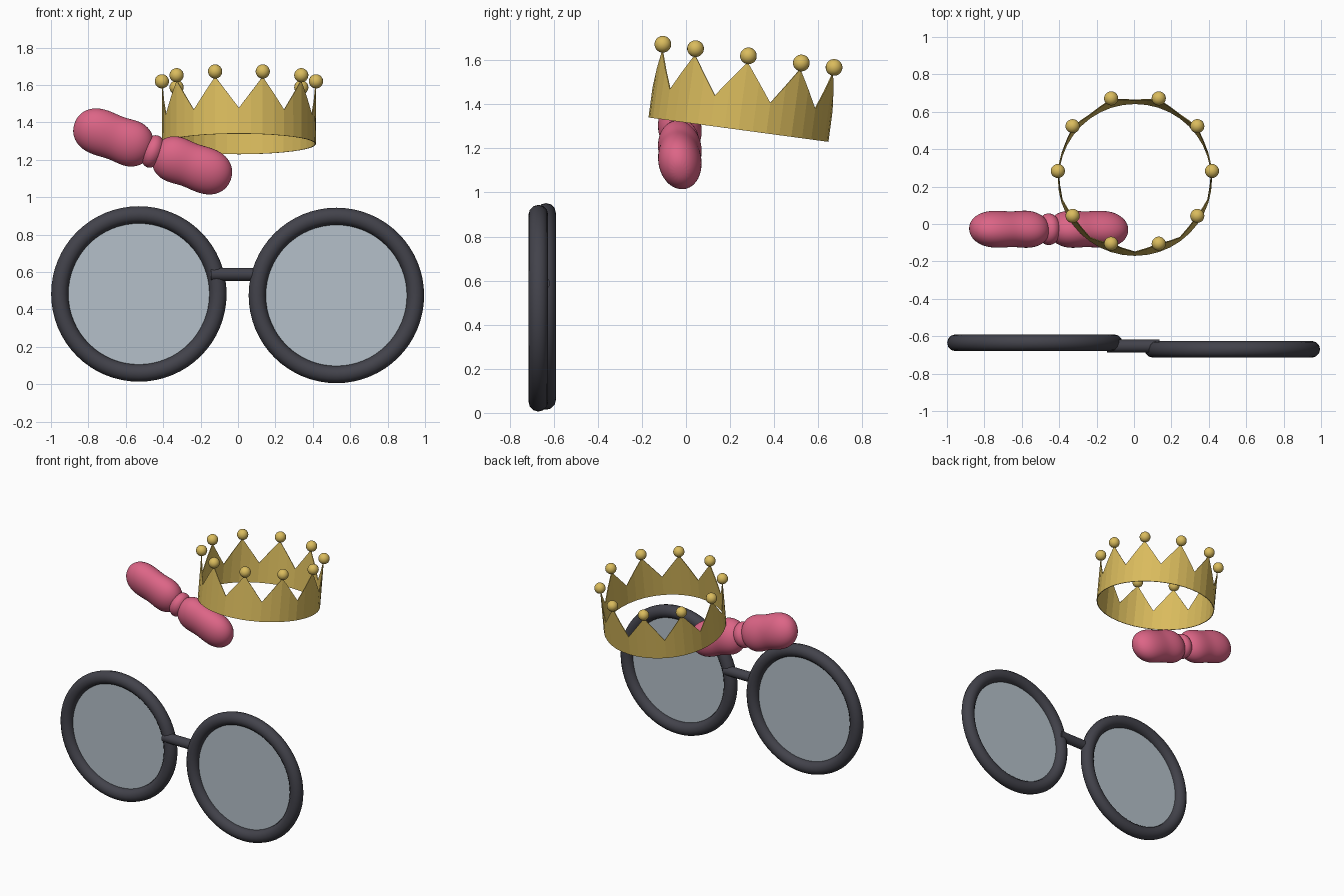
import bpy, bmesh
from math import sin, cos, pi, radians
from mathutils import Matrix, Vector

if "Cube" in bpy.data.objects:
    bpy.data.objects.remove(bpy.data.objects["Cube"], do_unlink=True)


def material(name, r, g, b):
    m = bpy.data.materials.new(name)
    m.use_nodes = True
    m.diffuse_color = (r, g, b, 1)
    m.node_tree.nodes["Principled BSDF"].inputs["Base Color"].default_value = (r, g, b, 1)
    return m


gold = material("gold", 0.70, 0.50, 0.11)
pink = material("rose pink", 0.72, 0.13, 0.24)
black = material("dark frame", 0.055, 0.055, 0.07)
glass = material("pale blue lens", 0.46, 0.53, 0.59)


def finish(name, bm, mat, matrix, smooth=True):
    bmesh.ops.recalc_face_normals(bm, faces=bm.faces)
    mesh = bpy.data.meshes.new(name)
    bm.to_mesh(mesh)
    bm.free()
    mesh.materials.append(mat)
    obj = bpy.data.objects.new(name, mesh)
    bpy.context.collection.objects.link(obj)
    obj.matrix_world = matrix
    if smooth:
        mesh.polygons.foreach_set("use_smooth", [True] * len(mesh.polygons))
    return obj


def bridge_rings(bm, rings, closed=False):
    pairs = list(zip(rings, rings[1:]))
    if closed:
        pairs.append((rings[-1], rings[0]))
    for a, b in pairs:
        n = len(a)
        for i in range(n):
            j = (i + 1) % n
            bm.faces.new((a[i], a[j], b[j], b[i]))


# Round glasses frames and lenses, facing the front
def eyepiece(side, centre):
    place = Matrix.Translation(centre) @ Matrix.Rotation(pi / 2, 4, "X")
    bm = bmesh.new()
    rings = []
    for i in range(64):
        a = 2 * pi * i / 64
        ring = []
        for k in range(12):
            t = 2 * pi * k / 12
            r = 0.423 + 0.046 * cos(t)
            ring.append(bm.verts.new((r * cos(a), r * sin(a), 0.045 * sin(t))))
        rings.append(ring)
    bridge_rings(bm, rings, closed=True)
    finish(side + "_frame", bm, black, place)
    bm = bmesh.new()
    bmesh.ops.create_circle(bm, cap_ends=True, segments=64, radius=0.4)
    finish(side + "_lens", bm, glass, place, smooth=False)


eyepiece("right", (-0.53, -0.635, 0.483))
eyepiece("left", (0.526, -0.67, 0.475))

# Bar between the frames
bm = bmesh.new()
bmesh.ops.create_cone(bm, cap_ends=True, segments=16, radius1=0.035, radius2=0.035, depth=0.28)
bar = finish("nose_bridge", bm, black,
             Matrix.Translation((-0.005, -0.653, 0.588)) @ Matrix.Rotation(pi / 2, 4, "Y"))
for p in bar.data.polygons:
    p.use_smooth = len(p.vertices) == 4

# Crown band with ten spikes, leaning backwards
POINTS, RADIUS = 10, 0.412
crown = Matrix.Translation((0.005, 0.238, 1.285)) @ Matrix.Rotation(radians(-7.7), 4, "X")
bm = bmesh.new()
lower, upper = [], []
for i in range(POINTS * 4):
    a = pi * i / (POINTS * 2)
    height = (0.31, 0.225, 0.14, 0.225)[i % 4]
    # straight facets between spike tips and valleys
    r = RADIUS * (cos(pi / 20) ** 0.5 if i % 2 else 1)
    lower.append(bm.verts.new((RADIUS * cos(a), RADIUS * sin(a), 0)))
    upper.append(bm.verts.new((r * cos(a), r * sin(a), height)))
bridge_rings(bm, [lower, upper])
band = finish("crown_band", bm, gold, crown, smooth=False)
shell = band.modifiers.new("thickness", "SOLIDIFY")
shell.thickness = 0.005

# Beads on the spike tips
for i in range(POINTS):
    a = 2 * pi * i / POINTS
    bm = bmesh.new()
    bmesh.ops.create_uvsphere(bm, u_segments=20, v_segments=12, radius=0.038)
    spot = Vector((RADIUS * cos(a), RADIUS * sin(a), 0.338))
    finish("crown_bead_%d" % (i + 1), bm, gold, crown @ Matrix.Translation(spot))

# Bow: two puffy loops and a knot, sloping down to the left
bow = (Matrix.Translation((-0.456, -0.028, 1.245))
       @ Matrix.Rotation(radians(20), 4, "Y") @ Matrix.Rotation(radians(13), 4, "X"))
PROFILE = [(0.0, 0.045), (0.02, 0.09), (0.07, 0.125), (0.13, 0.131),
           (0.2, 0.12), (0.27, 0.13), (0.35, 0.125), (0.41, 0.085), (0.435, 0.03)]


def bow_loop(name, turn):
    bm = bmesh.new()
    rings = []
    for x, r in PROFILE:
        ring = []
        for k in range(16):
            t = 2 * pi * k / 16
            ring.append(bm.verts.new((x + 0.01, r * 0.78 * cos(t), r * sin(t))))
        rings.append(ring)
    bridge_rings(bm, rings)
    bm.faces.new(rings[0])
    bm.faces.new(rings[-1])
    obj = finish(name, bm, pink, bow @ Matrix.Rotation(turn, 4, "Y"))
    sub = obj.modifiers.new("soften", "SUBSURF")
    sub.levels = sub.render_levels = 2


# turning about the bow's depth axis gives the opposite loop
bow_loop("left_bow_loop", 0)
bow_loop("right_bow_loop", pi)

bm = bmesh.new()
bmesh.ops.create_uvsphere(bm, u_segments=24, v_segments=16, radius=1)
bmesh.ops.scale(bm, vec=(0.06, 0.085, 0.09), verts=bm.verts)
finish("bow_knot", bm, pink, bow)
